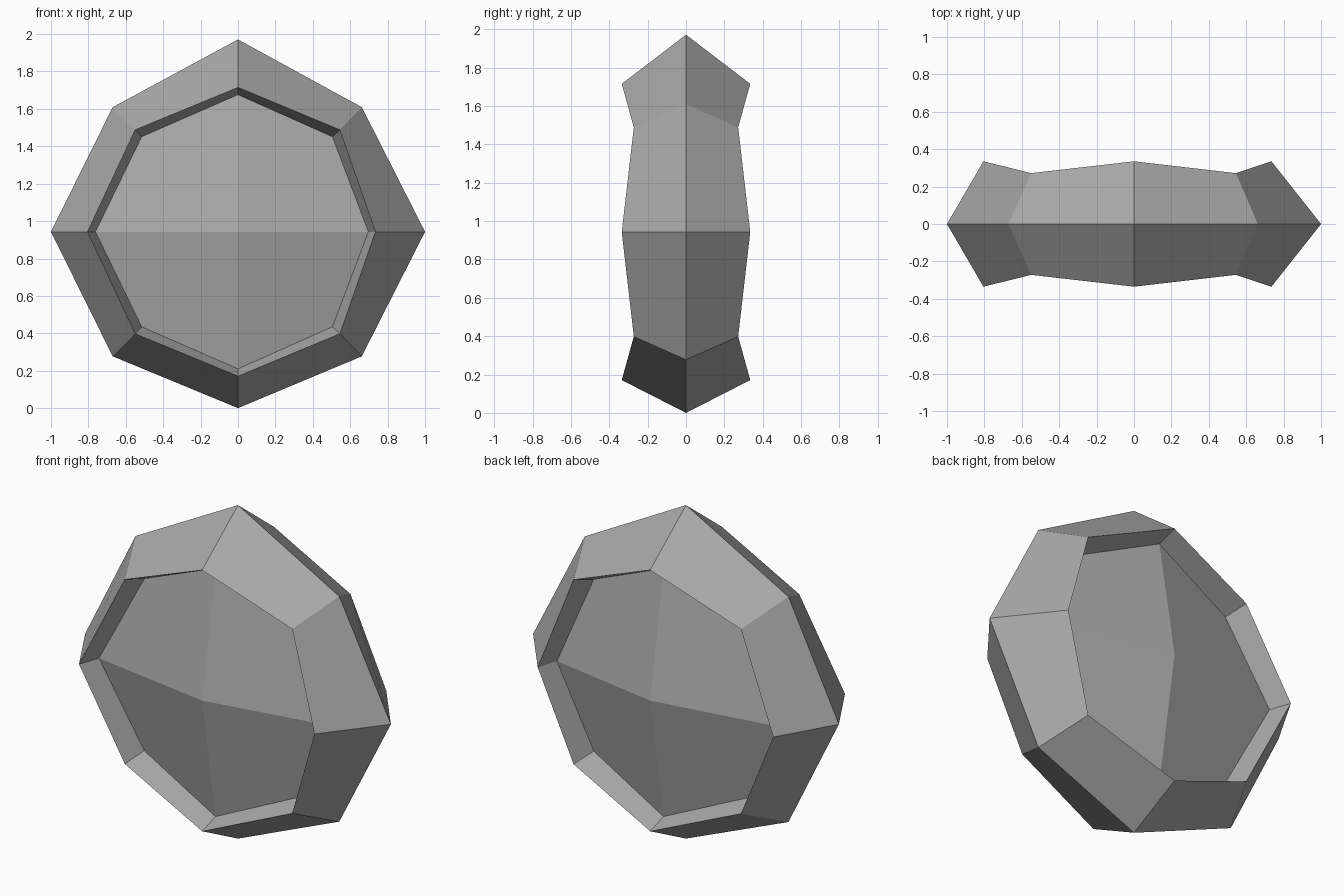
import bpy
import bmesh

cube = bpy.data.objects.get("Cube")
if cube:
    bpy.data.objects.remove(cube, do_unlink=True)

grey = bpy.data.materials.new("stone grey")
grey.use_nodes = True
colour = (0.4, 0.4, 0.4, 1)
grey.diffuse_color = colour
grey.node_tree.nodes["Principled BSDF"].inputs["Base Color"].default_value = colour

MID = 0.943  # height of the centre


def octagon(bm, left, right, diag_left, diag_right, tall, diag_tall, depth, diag_depth):
    """Eight-point ring with its own depth at the main and the diagonal corners."""
    corners = [(right, 0), (diag_right, diag_tall), (0, tall), (-diag_left, diag_tall),
               (-left, 0), (-diag_left, -diag_tall), (0, -tall), (diag_right, -diag_tall)]
    return [bm.verts.new((x, -(diag_depth if i % 2 else depth), MID + z))
            for i, (x, z) in enumerate(corners)]


def bridge(bm, a, b):
    for i in range(8):
        j = (i + 1) % 8
        bm.faces.new((a[i], a[j], b[j], b[i]))


bm = bmesh.new()

# Outer girdle, raised rim and sunken border of the front half
girdle = octagon(bm, 1.0, 1.0, 0.67, 0.662, 1.028, 0.666, 0, 0)
for v in girdle:
    v.co.z = max(v.co.z, 0)
rim = octagon(bm, 0.805, 0.735, 0.55, 0.545, 0.772, 0.545, 0.335, 0.272)
border = octagon(bm, 0.762, 0.697, 0.515, 0.505, 0.733, 0.508, 0.21, 0.14)
bridge(bm, girdle, rim)
bridge(bm, rim, border)

# Four facets rising to a point at the centre
apex = bm.verts.new((0, -0.335, MID))
for i in range(0, 8, 2):
    bm.faces.new((apex, border[i], border[i + 1], border[(i + 2) % 8]))

# Back half mirrored across the girdle
half = bm.verts[:] + bm.edges[:] + bm.faces[:]
bmesh.ops.mirror(bm, geom=half, axis='Y', merge_dist=0.001)
bmesh.ops.remove_doubles(bm, verts=bm.verts[:], dist=0.001)
bmesh.ops.recalc_face_normals(bm, faces=bm.faces[:])

mesh = bpy.data.meshes.new("faceted_disc")
bm.to_mesh(mesh)
bm.free()
mesh.materials.append(grey)
disc = bpy.data.objects.new("faceted_disc", mesh)
bpy.context.collection.objects.link(disc)
